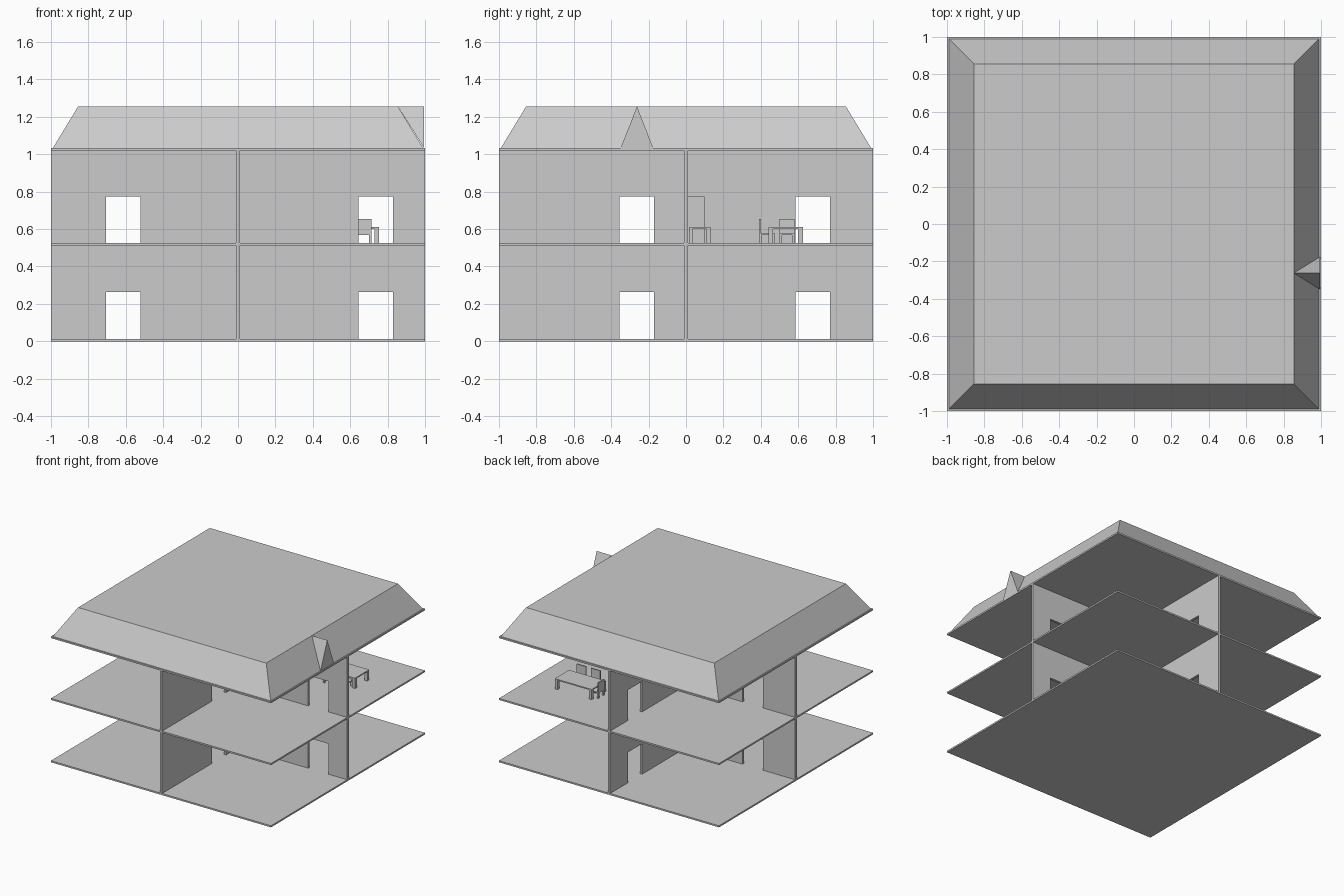
import bpy
import bmesh
from mathutils import Vector

cube = bpy.data.objects.get("Cube")
if cube:
    bpy.data.objects.remove(cube, do_unlink=True)

grey = bpy.data.materials.new("plain grey")
grey.use_nodes = True
colour = (0.6, 0.6, 0.6, 1)
grey.diffuse_color = colour
grey.node_tree.nodes["Principled BSDF"].inputs["Base Color"].default_value = colour


def finish(name, bm):
    bmesh.ops.recalc_face_normals(bm, faces=bm.faces)
    mesh = bpy.data.meshes.new(name)
    bm.to_mesh(mesh)
    bm.free()
    mesh.materials.append(grey)
    obj = bpy.data.objects.new(name, mesh)
    bpy.context.collection.objects.link(obj)
    return obj


def add_box(bm, x, y, z):
    """Add a box spanning the three (low, high) ranges."""
    verts = bmesh.ops.create_cube(bm, size=1)["verts"]
    for v in verts:
        v.co = Vector([(r[0] + r[1]) / 2 + c * (r[1] - r[0])
                       for c, r in zip(v.co, (x, y, z))])
    return verts


def box(name, x, y, z):
    bm = bmesh.new()
    add_box(bm, x, y, z)
    return finish(name, bm)


def add_legs(bm, x, y, z, t):
    for lx in (x[0], x[1] - t):
        for ly in (y[0], y[1] - t):
            add_box(bm, (lx, lx + t), (ly, ly + t), z)


def table(name, x, y, floor, top, leg):
    bm = bmesh.new()
    add_box(bm, x, y, (top - 0.01, top))
    add_legs(bm, x, y, (floor, top - 0.01), leg)
    return finish(name, bm)


def chair(name, x, y, floor, back_side):
    """Chair with its back on the low x or low y side."""
    bm = bmesh.new()
    seat = floor + 0.05
    add_box(bm, x, y, (seat - 0.008, seat))
    add_legs(bm, x, y, (floor, seat - 0.008), 0.014)
    bx, by = x, y
    if back_side == "x":
        bx = (x[0], x[0] + 0.01)
    else:
        by = (y[0], y[0] + 0.01)
    add_box(bm, bx, by, (seat, floor + 0.13))
    return finish(name, bm)


def wall(name, axis, doors, low, high, door_top):
    """Upright wall through the centre, with door notches in its lower edge."""
    outline = [(-1, low)]
    for a, b in doors:
        outline += [(a, low), (a, door_top), (b, door_top), (b, low)]
    outline += [(1, low), (1, high), (-1, high)]
    t = 0.01
    bm = bmesh.new()
    place = (lambda s, z: (s, -t, z)) if axis == "x" else (lambda s, z: (-t, s, z))
    face = bm.faces.new([bm.verts.new(place(s, z)) for s, z in outline])
    out = bmesh.ops.extrude_face_region(bm, geom=[face])
    moved = [g for g in out["geom"] if isinstance(g, bmesh.types.BMVert)]
    shift = (0, 2 * t, 0) if axis == "x" else (2 * t, 0, 0)
    bmesh.ops.translate(bm, verts=moved, vec=shift)
    return finish(name, bm)


# Floor slabs and ceiling
FULL = (-1, 1)
GROUND, UPPER, EAVES = 0.013, 0.525, 1.033
for name, top in (("ground_floor", GROUND), ("upper_floor", UPPER), ("ceiling", EAVES)):
    box(name, FULL, FULL, (top - 0.013, top))

# Crossing walls on both storeys
for level, low, high in (("ground", GROUND, UPPER - 0.013), ("upper", UPPER, EAVES - 0.013)):
    wall(level + "_cross_wall", "x", [(-0.705, -0.52), (0.645, 0.83)], low, high, low + 0.25)
    wall(level + "_long_wall", "y", [(-0.355, -0.17), (0.585, 0.77)], low, high, low + 0.25)

# Flat-topped hipped roof
RIDGE = 1.255
bm = bmesh.new()
for v in add_box(bm, (-0.99, 0.99), (-0.99, 0.99), (EAVES, RIDGE)):
    if v.co.z > 1.1:
        v.co.x *= 0.855 / 0.99
        v.co.y *= 0.855 / 0.99
finish("roof", bm)

# Pointed dormer on the roof's left slope
bm = bmesh.new()
peak_back = bm.verts.new((0.855, -0.262, RIDGE))
gable = [bm.verts.new(p) for p in
         ((0.995, -0.35, EAVES), (0.995, -0.175, EAVES), (0.995, -0.262, RIDGE))]
bm.faces.new(gable)
for i in range(3):
    bm.faces.new((gable[i], gable[i - 1], peak_back))
finish("dormer", bm)

# Dining furniture on the upper floor
table("dining_table", (0.42, 0.755), (0.44, 0.625), UPPER, 0.61, 0.025)
chair("dining_chair_a", (0.63, 0.715), (0.39, 0.475), UPPER, "y")
chair("dining_chair_b", (0.50, 0.585), (0.39, 0.475), UPPER, "y")
chair("dining_chair_c", (0.39, 0.475), (0.50, 0.58), UPPER, "x")

# Cabinet and side table against the cross wall
box("tall_cabinet", (0.06, 0.2), (0.01, 0.1), (UPPER, 0.775))
table("side_table", (0.25, 0.5), (0.015, 0.13), UPPER, 0.61, 0.02)
